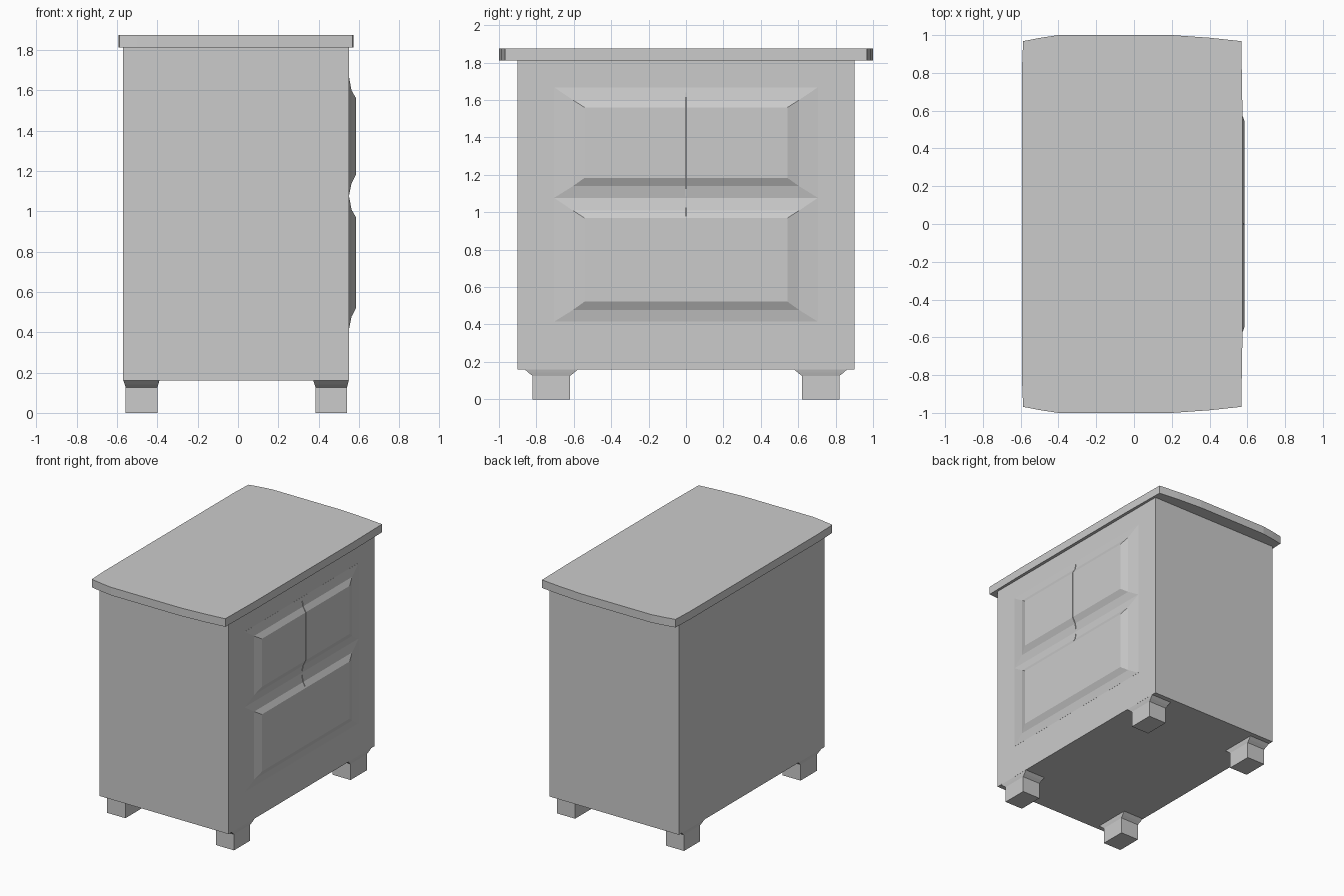
import bpy, bmesh

if "Cube" in bpy.data.objects:
    bpy.data.objects.remove(bpy.data.objects["Cube"])


def make_object(name, bm):
    bmesh.ops.recalc_face_normals(bm, faces=bm.faces[:])
    mesh = bpy.data.meshes.new(name)
    bm.to_mesh(mesh)
    bm.free()
    obj = bpy.data.objects.new(name, mesh)
    bpy.context.collection.objects.link(obj)
    return obj


def loft(name, loops):
    """Skin a stack of matching closed loops and cap both ends."""
    bm = bmesh.new()
    rings = [[bm.verts.new(p) for p in loop] for loop in loops]
    n = len(rings[0])
    for a, b in zip(rings, rings[1:]):
        for i in range(n):
            j = (i + 1) % n
            bm.faces.new((a[i], a[j], b[j], b[i]))
    bm.faces.new(rings[0])
    bm.faces.new(rings[-1])
    return make_object(name, bm)


def rect_xy(x0, x1, y0, y1, z):
    return [(x0, y0, z), (x1, y0, z), (x1, y1, z), (x0, y1, z)]


def rect_yz(y, z0, z1, x):
    return [(x, -y, z0), (x, y, z0), (x, y, z1), (x, -y, z1)]


# Cabinet body
loft("cabinet_body", [rect_xy(-0.57, 0.55, -0.9, 0.9, z) for z in (0.16, 1.812)])

# Top slab with bowed ends
half = [(0.574, 0.6), (0.568, 0.968), (0.4, 0.986), (0.2, 1.0),
        (-0.4, 1.0), (-0.5, 0.985), (-0.587, 0.968), (-0.594, 0.8)]
outline = half + [(x, -y) for x, y in reversed(half)]
loft("top_slab", [[(x, y, z) for x, y in outline] for z in (1.812, 1.875)])

# Feet flaring out where they meet the body
for x0, x1, xname in ((-0.557, -0.4, "left"), (0.385, 0.54, "right")):
    for y0, y1, yname in ((-0.82, -0.62, "front"), (0.62, 0.82, "back")):
        loft(f"{yname}_{xname}_foot", [
            rect_xy(x0, x1, y0, y1, 0.0),
            rect_xy(x0, x1, y0, y1, 0.125),
            rect_xy(x0 - 0.005, x1 + 0.005, y0 - 0.022, y1 + 0.022, 0.142),
            rect_xy(x0 - 0.012, x1 + 0.01, y0 - 0.045, y1 + 0.045, 0.162)])

# Slit cutter for the centre line of the drawer fronts
cutter = loft("slit_cutter", [rect_xy(0.552, 0.7, -0.003, 0.003, z)
                              for z in (0.98, 1.64)])
cutter.hide_render = True
cutter.hide_set(True)

# Raised panels with a two-step bevel
for name, z0, z1 in (("upper_panel", 1.077, 1.668), ("lower_panel", 0.415, 1.077)):
    panel = loft(name, [
        rect_yz(0.705, z0, z1, 0.548),
        rect_yz(0.705, z0, z1, 0.5505),
        rect_yz(0.605, z0 + 0.062, z1 - 0.068, 0.563),
        rect_yz(0.542, z0 + 0.107, z1 - 0.108, 0.586)])
    cut = panel.modifiers.new("slit", "BOOLEAN")
    cut.operation = "DIFFERENCE"
    cut.solver = "EXACT"
    cut.object = cutter
